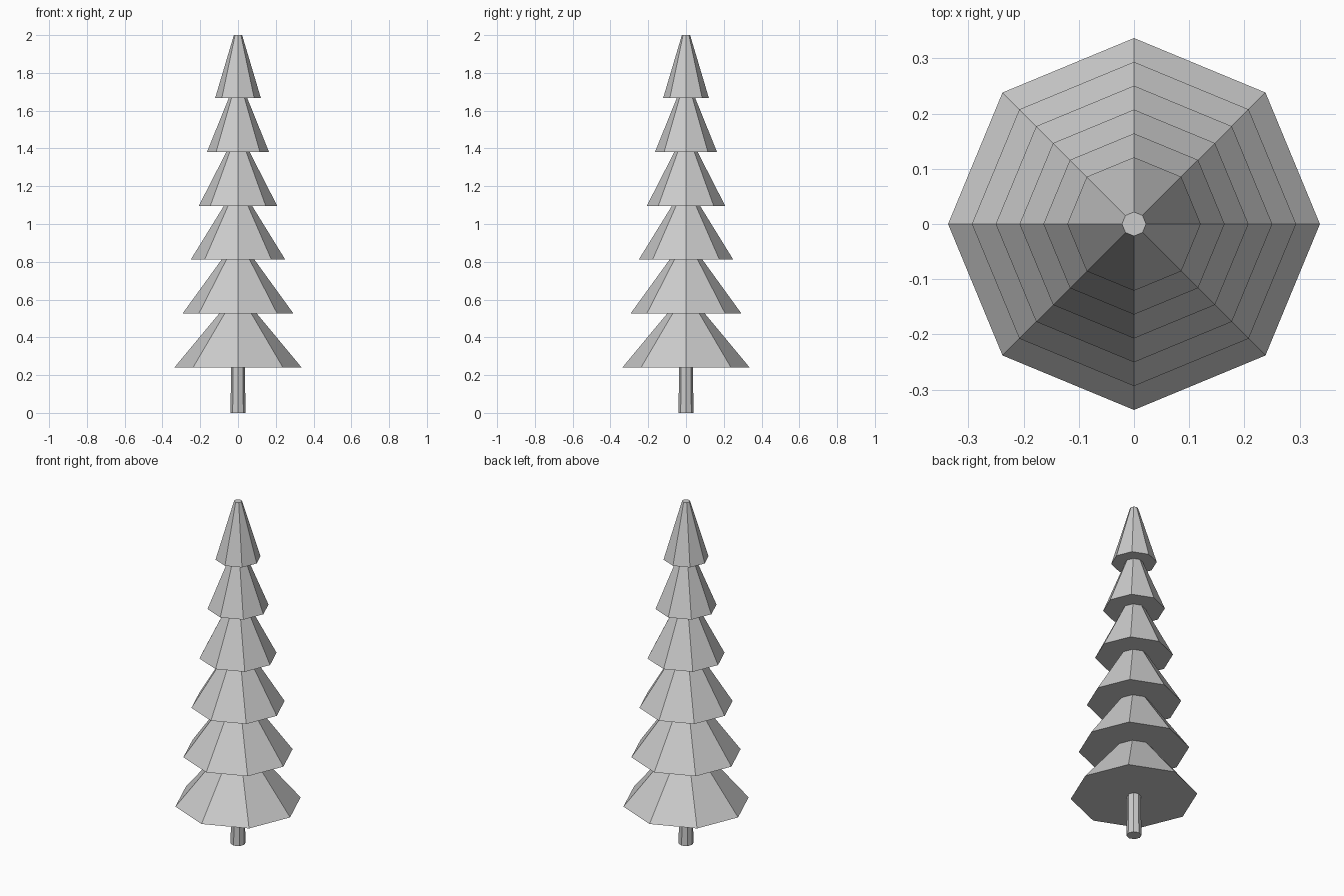
import bpy
import bmesh
from math import cos, sin, pi

if "Cube" in bpy.data.objects:
    bpy.data.objects.remove(bpy.data.objects["Cube"])


def frustum(name, r_bottom, r_top, z0, z1, sides=8):
    """Capped, flat-faced tapered prism with corners on the x and y axes."""
    bm = bmesh.new()
    rings = []
    for r, z in ((r_bottom, z0), (r_top, z1)):
        rings.append([bm.verts.new((r * cos(2 * pi * i / sides),
                                    r * sin(2 * pi * i / sides), z))
                      for i in range(sides)])
    low, high = rings
    for i in range(sides):
        j = (i + 1) % sides
        bm.faces.new((low[i], low[j], high[j], high[i]))
    bm.faces.new(low[::-1])
    bm.faces.new(high)
    mesh = bpy.data.meshes.new(name)
    bm.to_mesh(mesh)
    bm.free()
    obj = bpy.data.objects.new(name, mesh)
    bpy.context.collection.objects.link(obj)
    return obj


# Trunk, ending just inside the lowest tier
frustum("trunk", 0.04, 0.036, 0.0, 0.26)

# Six overlapping branch tiers, shrinking evenly towards the tip
TIERS = 6
for i in range(TIERS):
    radius = 0.337 - 0.0432 * i
    base = 0.24 + 0.2854 * i
    frustum(f"branch_tier_{i + 1}", radius, radius * 0.18, base, base + 0.333)
